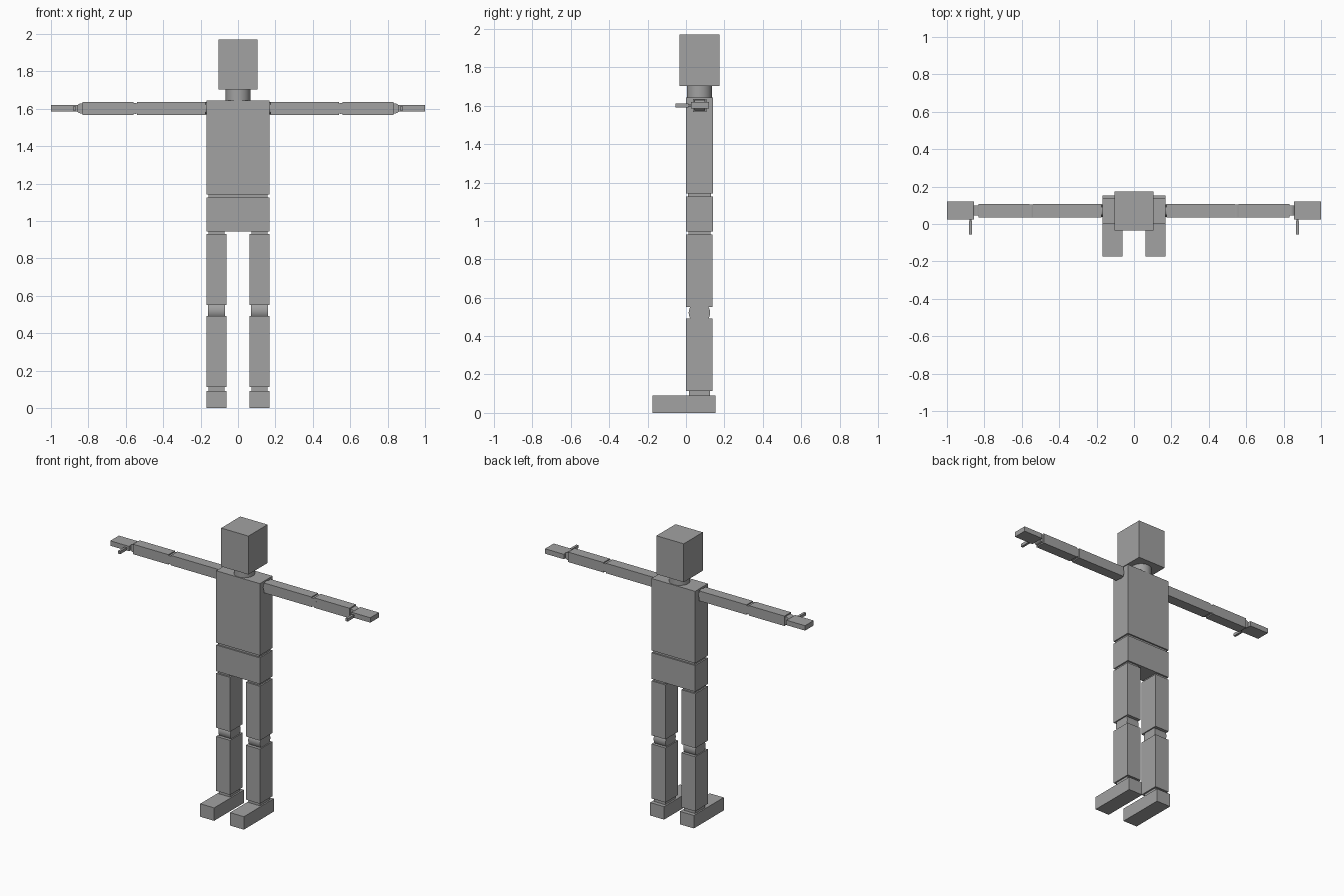
import bpy, math

if "Cube" in bpy.data.objects:
    bpy.data.objects.remove(bpy.data.objects["Cube"])

grey = bpy.data.materials.new("mid_grey")
grey.diffuse_color = (0.36, 0.36, 0.36, 1)
grey.use_nodes = True
grey.node_tree.nodes["Principled BSDF"].inputs["Base Color"].default_value = grey.diffuse_color


def box(name, x, y, z):
    """Box from (min, max) pairs."""
    bpy.ops.mesh.primitive_cube_add(size=1)
    ob = bpy.context.object
    ob.name = name
    for v in ob.data.vertices:
        for i, (lo, hi) in enumerate((x, y, z)):
            v.co[i] = lo if v.co[i] < 0 else hi
    ob.data.materials.append(grey)
    return ob


def rod(name, centre, radius, length, axis="z"):
    """Smooth cylinder along one axis."""
    rot = {"x": (0, math.pi / 2, 0), "y": (math.pi / 2, 0, 0), "z": (0, 0, 0)}[axis]
    bpy.ops.mesh.primitive_cylinder_add(vertices=32, radius=radius, depth=length,
                                        location=centre, rotation=rot)
    ob = bpy.context.object
    ob.name = name
    bpy.ops.object.transform_apply(location=True, rotation=True, scale=True)
    bpy.ops.object.shade_smooth_by_angle(angle=math.radians(35))
    ob.data.materials.append(grey)
    return ob


CY = 0.07  # body centre line, front to back

# Head, neck and trunk
box("head", (-0.105, 0.105), (-0.035, 0.175), (1.703, 1.97))
rod("neck", (0, CY, 1.67), 0.066, 0.07)
box("chest", (-0.168, 0.168), (0, 0.14), (1.143, 1.643))
box("waist", (-0.158, 0.158), (0.01, 0.13), (1.12, 1.15))
box("pelvis", (-0.168, 0.168), (0, 0.14), (0.945, 1.127))

# Arms and legs, once per side
for side, s in (("left", 1), ("right", -1)):
    def sx(a, b):
        return tuple(sorted((s * a, s * b)))

    # Arm
    az = 1.602
    rod(side + "_shoulder", (s * 0.17, CY, az), 0.033, 0.03, "x")
    box(side + "_upper_arm", sx(0.175, 0.54), (0.036, 0.107), (1.567, 1.636))
    rod(side + "_elbow", (s * 0.55, CY, az), 0.029, 0.069, "y")
    box(side + "_forearm", sx(0.56, 0.832), (0.036, 0.107), (1.567, 1.636))
    rod(side + "_wrist", (s * 0.838, 0.072, az), 0.027, 0.054, "y")
    box(side + "_hand", sx(0.856, 1.0), (0.025, 0.12), (1.585, 1.619))
    rod(side + "_thumb_joint", (s * 0.875, 0.02, az), 0.005, 0.02, "y")
    box(side + "_thumb", sx(0.867, 0.883), (-0.056, 0.014), (1.592, 1.612))

    # Leg
    lx = (0.061, 0.168)
    mid = s * 0.1145
    box(side + "_hip", sx(0.072, 0.158), (0.012, 0.128), (0.92, 0.955))
    box(side + "_thigh", sx(*lx), (0, 0.138), (0.552, 0.93))
    rod(side + "_knee", (mid, CY, 0.522), 0.056, 0.092, "x")
    box(side + "_shin", sx(*lx), (0, 0.138), (0.113, 0.492))
    box(side + "_ankle", sx(0.072, 0.158), (0.015, 0.125), (0.08, 0.12))
    box(side + "_foot", sx(*lx), (-0.175, 0.153), (0, 0.09))
